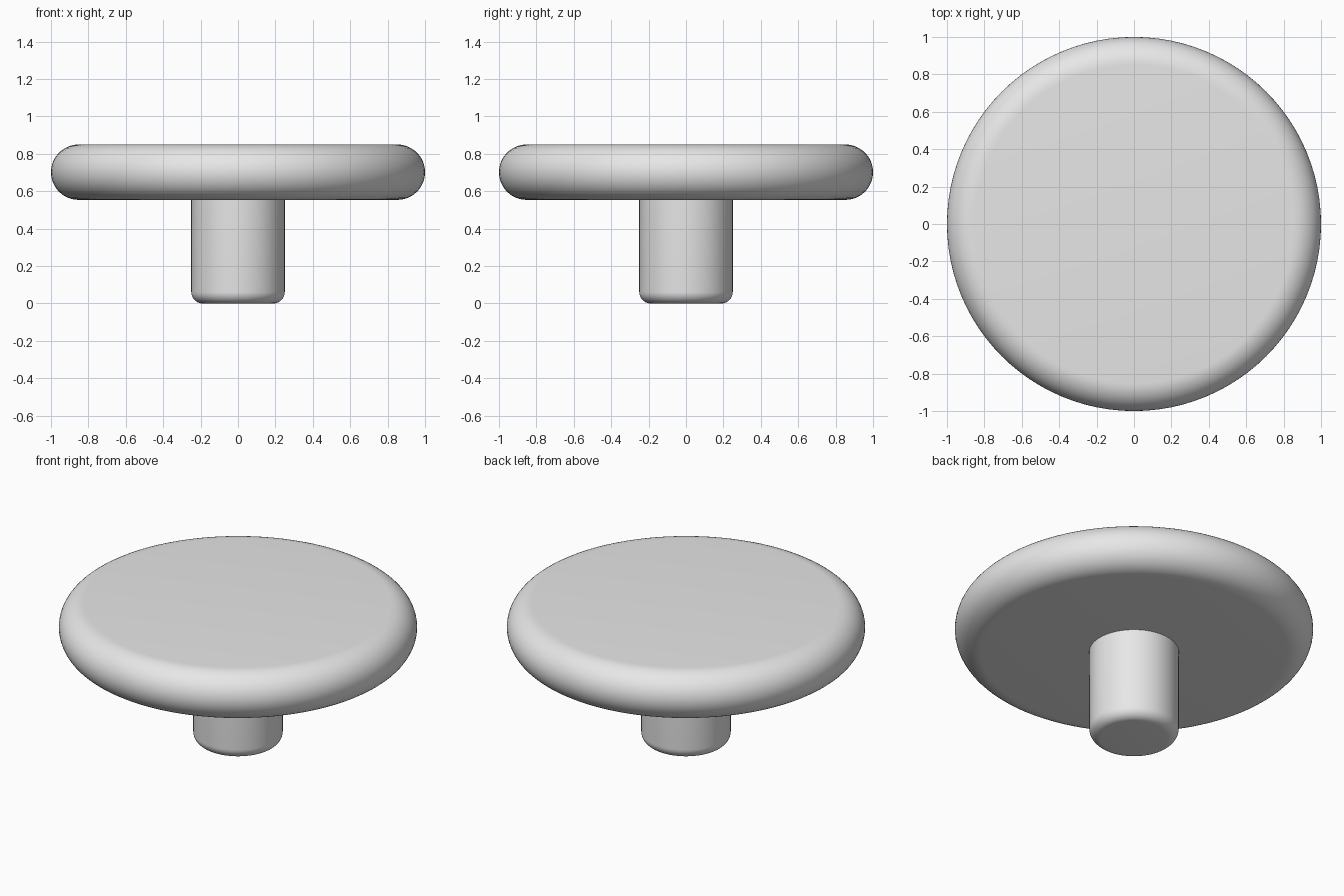
import bpy, bmesh, math

if "Cube" in bpy.data.objects:
    bpy.data.objects.remove(bpy.data.objects["Cube"])

grey = bpy.data.materials.new("light_grey")
grey.diffuse_color = (0.8, 0.8, 0.8, 1)
grey.use_nodes = True
grey.node_tree.nodes["Principled BSDF"].inputs["Base Color"].default_value = grey.diffuse_color
SEGMENTS = 96


def arc(cx, cz, r, a0, a1, n):
    """Points of a rounded edge in the (radius, height) plane."""
    return [(cx + r * math.cos(math.radians(a0 + (a1 - a0) * i / n)),
             cz + r * math.sin(math.radians(a0 + (a1 - a0) * i / n))) for i in range(n + 1)]


def lathe(name, profile):
    """Spin a profile about z, closing both ends with flat caps."""
    bm = bmesh.new()
    rings = []
    for r, z in profile:
        rings.append([bm.verts.new((r * math.cos(2 * math.pi * k / SEGMENTS),
                                    r * math.sin(2 * math.pi * k / SEGMENTS), z))
                      for k in range(SEGMENTS)])
    for low, high in zip(rings, rings[1:]):
        for k in range(SEGMENTS):
            j = (k + 1) % SEGMENTS
            bm.faces.new((low[k], low[j], high[j], high[k]))
    bm.faces.new(rings[0][::-1])
    bm.faces.new(rings[-1])
    bm.normal_update()
    mesh = bpy.data.meshes.new(name)
    bm.to_mesh(mesh)
    bm.free()
    mesh.materials.append(grey)
    obj = bpy.data.objects.new(name, mesh)
    bpy.context.collection.objects.link(obj)
    bpy.ops.object.select_all(action='DESELECT')
    obj.select_set(True)
    bpy.context.view_layer.objects.active = obj
    bpy.ops.object.shade_smooth_by_angle(angle=math.radians(30))
    return obj


# Round top with a fully rounded rim
lathe("round_top", arc(0.852, 0.702, 0.148, -90, 90, 24))

# Stem with a rounded foot, reaching just inside the top
lathe("stem", arc(0.188, 0.062, 0.062, -90, 0, 10) + [(0.25, 0.56)])
